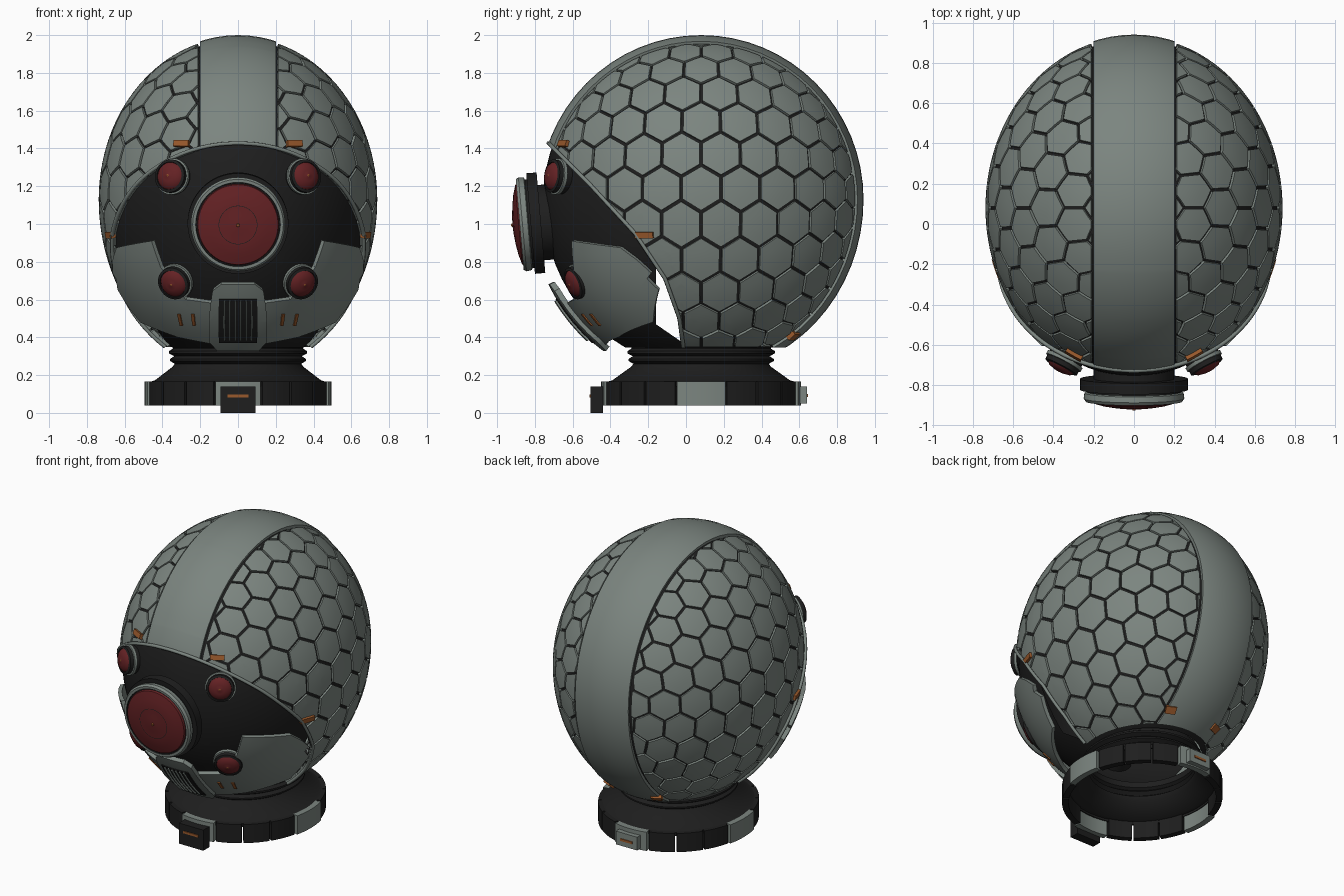
import bpy, bmesh, math
from mathutils import Vector, Matrix

if "Cube" in bpy.data.objects:
    bpy.data.objects.remove(bpy.data.objects["Cube"])

CENTER = Vector((0, 0.08, 1.13))
AX, AY, AZ_TOP, AZ_LOW = 0.745, 0.86, 0.87, 0.92
# face opening seen from the side, as (y, z)
OPENING = [(-0.735, 1.435), (-0.51, 1.21), (-0.27, 0.95), (-0.11, 0.71), (-0.035, 0.5), (-0.015, 0.35)]


def material(name, rgb):
    m = bpy.data.materials.new(name)
    m.diffuse_color = (*rgb, 1)
    m.use_nodes = True
    m.node_tree.nodes["Principled BSDF"].inputs["Base Color"].default_value = m.diffuse_color
    return m


GREY = material("grey_green", (0.20, 0.235, 0.215))
BLACK = material("charcoal", (0.013, 0.013, 0.013))
RED = material("dark_red", (0.13, 0.016, 0.018))
ORANGE = material("orange", (0.32, 0.10, 0.025))


def finish(name, bm, mats, mirror=False, thick=0, angle=35):
    me = bpy.data.meshes.new(name)
    bm.to_mesh(me)
    bm.free()
    ob = bpy.data.objects.new(name, me)
    bpy.context.collection.objects.link(ob)
    for m in mats:
        me.materials.append(m)
    if mirror:
        mod = ob.modifiers.new("mirror", 'MIRROR')
        mod.use_mirror_merge = False
    if thick:
        mod = ob.modifiers.new("thickness", 'SOLIDIFY')
        mod.thickness, mod.offset = thick, -1
    bpy.ops.object.select_all(action='DESELECT')
    ob.select_set(True)
    bpy.context.view_layer.objects.active = ob
    if mirror or thick:
        bpy.ops.object.convert(target='MESH')
    bpy.ops.object.shade_smooth_by_angle(angle=math.radians(angle))
    return ob


def egg(d, k=1.0):
    """Unit direction -> point on the egg-shaped head surface."""
    return CENTER + k * Vector((d[0] * AX, d[1] * AY, d[2] * (AZ_TOP if d[2] > 0 else AZ_LOW)))


def cut(bm, co, no, clear=False):
    bmesh.ops.bisect_plane(bm, geom=bm.verts[:] + bm.edges[:] + bm.faces[:], dist=1e-5,
                           plane_co=co, plane_no=no, clear_outer=clear)


def cut_opening(bm, also=()):
    planes = list(also)
    for (y0, z0), (y1, z1) in zip(OPENING, OPENING[1:]):
        planes.append((Vector((0, y0, z0)), Vector((0, z1 - z0, y0 - y1))))
    for co, no in planes:
        cut(bm, co, no)
    dead = [f for f in bm.faces if all((f.calc_center_median() - co).dot(no) > 0 for co, no in planes)]
    bmesh.ops.delete(bm, geom=dead, context='FACES')


def egg_mesh(k):
    bm = bmesh.new()
    bmesh.ops.create_uvsphere(bm, u_segments=64, v_segments=40, radius=1,
                              matrix=Matrix.Rotation(math.pi / 2, 4, 'Y'))
    for v in bm.verts:
        v.co = egg(v.co, k)
    return bm


# inner shell and black face, with the slit beside each cheek
bm = egg_mesh(0.972)
cut(bm, (0, 0, 0.345), (0, 0, -1), True)
cut_opening(bm, [(Vector((0, -0.16, 0)), Vector((0, 1, 0))),
                 (Vector((0, -0.16, 0.47)), Vector((0, 1, 1.45)))])
finish("inner_shell", bm, [BLACK])

# smooth crest band over the middle
bm = egg_mesh(1.0)
for s in (-1, 1):
    cut(bm, (0.2 * s, 0, 0), (s, 0, 0), True)
cut(bm, (0, 0, 0.345), (0, 0, -1), True)
cut_opening(bm)
finish("crest_band", bm, [GREY], thick=0.035)

# hexagonal shell tiles, laid out flat and wrapped around the side
bm = bmesh.new()
W = 0.25
R = W / math.sqrt(3)
for row in range(-9, 10):
    for col in range(-8, 9):
        cu, cv = (col + 0.5 * (row % 2)) * W, row * 1.5 * R + 0.07
        if math.hypot(cu, cv) > 1.6:
            continue
        mid = bm.verts.new((cu, cv, 0))
        rim = [bm.verts.new((cu + (R - 0.011) * math.sin(-i * math.pi / 3),
                             cv + (R - 0.011) * math.cos(i * math.pi / 3), 0)) for i in range(6)]
        for i in range(6):
            bm.faces.new((mid, rim[i], rim[(i + 1) % 6]))
bmesh.ops.subdivide_edges(bm, edges=bm.edges[:], cuts=1, use_grid_fill=True)
for v in bm.verts:
    t = math.hypot(v.co.x, v.co.y)
    f = math.sin(t) / t if t > 1e-6 else 1
    v.co = egg((math.cos(t), v.co.x * f, v.co.y * f), 0.99)
cut(bm, (0.213, 0, 0), (-1, 0, 0), True)
cut(bm, (0, 0, 0.35), (0, 0, -1), True)
cut_opening(bm)
finish("hex_tiles", bm, [GREY], mirror=True, thick=0.02)

# thin trim along the face opening
half = []
for i in range(241):
    z = 1.44 - 1.09 * (i / 240) ** 1.5
    y = None
    for (y0, z0), (y1, z1) in zip(OPENING, OPENING[1:]):
        if y is None and z >= z1 - 1e-6:
            y = y0 + (y1 - y0) * (z - z0) / (z1 - z0)
    if y is None:
        continue
    az = AZ_TOP if z > CENTER.z else AZ_LOW
    q = 1 - ((y - CENTER.y) / AY) ** 2 - ((z - CENTER.z) / az) ** 2
    if q > 0:
        half.append((AX * math.sqrt(q), y, z))
path = [(-x, y, z) for x, y, z in reversed(half[::3])] + half[::3]
cu = bpy.data.curves.new("opening_trim", 'CURVE')
cu.dimensions, cu.bevel_depth, cu.bevel_resolution = '3D', 0.011, 1
sp = cu.splines.new('POLY')
sp.points.add(len(path) - 1)
for p, co in zip(sp.points, path):
    p.co = (*co, 1)
cu.materials.append(GREY)
bpy.context.collection.objects.link(bpy.data.objects.new("opening_trim", cu))


def wrap(name, poly, k, thick, mat, mirror=True):
    """Curved plate on the head from (degrees around from the front, height) corners."""
    bm = bmesh.new()
    f = bm.faces.new([bm.verts.new((a, z * 100, 0)) for a, z in poly])
    f.normal_update()
    if f.normal.z < 0:
        f.normal_flip()
    for a in range(-180, 180, 5):
        cut(bm, (a + 0.01, 0, 0), (1, 0, 0))
    for z in range(30, 200, 6):
        cut(bm, (0, z + 0.01, 0), (0, 1, 0))
    for v in bm.verts:
        a, h = math.radians(v.co.x), v.co.y / 100 - CENTER.z
        h /= k * (AZ_TOP if h > 0 else AZ_LOW)
        s = math.sqrt(max(0, 1 - h * h))
        v.co = egg((math.sin(a) * s, -math.cos(a) * s, h), k)
    return finish(name, bm, [mat], mirror, thick)


def around(x, z, k):
    """Angle from the front for a point at sideways distance x."""
    h = (z - CENTER.z) / (k * AZ_LOW)
    return math.degrees(math.asin(x / (k * AX * math.sqrt(1 - h * h)))), z


# cheek guards
wrap("cheek_guard", [(12, 0.58), (25.6, 0.6), (35, 0.77), (37.6, 0.91), (60, 0.875), (66, 0.81), (71, 0.74),
                     (69, 0.71), (73, 0.65), (67, 0.48), (40, 0.4), (12, 0.355)], 1.035, 0.025, GREY)

# mouth guard with grille
side = [around(x, z, 1.06) for x, z in ((0.09, 0.68), (0.135, 0.645), (0.15, 0.37), (0.11, 0.328))]
wrap("mouth_guard", side + [(-a, z) for a, z in reversed(side)], 1.06, 0.03, GREY, False)
side = [around(x, z, 1.066) for x, z in ((0.1, 0.6), (0.1, 0.37))]
wrap("mouth_grille", side + [(-a, z) for a, z in reversed(side)], 1.066, 0.008, BLACK, False)
for x in (0.014, 0.043, 0.072):
    wrap("grille_slat", [around(x - 0.004, 0.59, 1.078), around(x + 0.004, 0.59, 1.078),
                         around(x + 0.004, 0.38, 1.078), around(x - 0.004, 0.38, 1.078)], 1.078, 0.02, GREY)

# orange marker tags
for a, z, da, dz, k in ((25.4, 1.43, 3.5, 0.016, 1.012), (69, 0.94, 3.5, 0.016, 1.012), (157, 0.4, 4, 0.016, 1.012)):
    wrap("marker_tag", [(a - da, z - dz), (a + da, z - dz), (a + da, z + dz), (a - da, z + dz)], k, 0.025, ORANGE)
for a in (24, 32):
    wrap("cheek_mark", [(a, 0.46), (a + 1.7, 0.46), (a + 0.6, 0.52), (a - 1.1, 0.52)], 1.042, 0.012, ORANGE)


def lathe(name, rings, mats, matrix, seg=48, thick=0):
    """Rings are (radius, height, material index of the band that follows)."""
    bm = bmesh.new()
    loops = [[bm.verts.new((max(r, 1e-4) * math.cos(i * math.tau / seg), max(r, 1e-4) * math.sin(i * math.tau / seg), h))
              for i in range(seg)] for r, h, _ in rings]
    for (_, _, m), lo, hi in zip(rings, loops, loops[1:]):
        for i in range(seg):
            j = (i + 1) % seg
            bm.faces.new((lo[i], lo[j], hi[j], hi[i])).material_index = m
    bmesh.ops.transform(bm, matrix=matrix, verts=bm.verts[:])
    return finish(name, bm, mats, thick=thick)


def aim(pos, direction):
    return Matrix.Translation(pos) @ Vector(direction).to_track_quat('Z', 'Y').to_matrix().to_4x4()


# large central eye
EYE = [BLACK, GREY, RED, ORANGE]
lathe("main_eye", [(0.2, -0.06, 0), (0.2, 0, 0), (0.267, 0, 0), (0.267, 0.055, 0), (0.235, 0.055, 0), (0.235, 0.065, 1),
                   (0.246, 0.07, 1), (0.25, 0.098, 1), (0.24, 0.113, 1), (0.224, 0.113, 0), (0.222, 0.105, 0),
                   (0.216, 0.105, 2), (0.212, 0.118, 2), (0.16, 0.133, 2), (0.103, 0.143, 0), (0.1, 0.143, 2),
                   (0.05, 0.149, 2), (0.009, 0.151, 3), (0.007, 0.158, 3), (0, 0.158, 3)],
      EYE, aim((0, -0.768, 1.007), (0, -1, -0.087)), 64)

# four small eyes
for s in (-1, 1):
    for nm, pos, d in (("upper_eye", (0.325, -0.64, 1.245), (0.46, -0.87, 0.12)),
                       ("lower_eye", (0.31, -0.53, 0.71), (0.42, -0.84, -0.32))):
        lathe(nm, [(0.088, -0.05, 0), (0.088, 0.035, 0), (0.097, 0.037, 1), (0.097, 0.055, 1), (0.088, 0.057, 0),
                   (0.088, 0.08, 0), (0.074, 0.085, 0), (0.072, 0.08, 2), (0.06, 0.094, 2), (0.03, 0.102, 2),
                   (0.006, 0.104, 3), (0, 0.107, 3)], EYE, aim((s * pos[0], *pos[1:]), (s * d[0], *d[1:])), 32)

# ribbed neck and flared collar
BASE = Matrix.Translation((0, 0.08, 0)) @ Matrix.Diagonal((1, 1.07, 1, 1))
neck = [(0.465, 0.14), (0.465, 0.165), (0.44, 0.172), (0.345, 0.245), (0.335, 0.26), (0.36, 0.275), (0.36, 0.285),
        (0.338, 0.3), (0.365, 0.315), (0.365, 0.327), (0.345, 0.34), (0.345, 0.37)]
lathe("neck_collar", [(r, h, 0) for r, h in neck], [BLACK], BASE, 64, 0.015)


def arc_block(name, mid, span, r, mat):
    """Curved block of the base ring."""
    bm = bmesh.new()
    cols = []
    for i in range(7):
        a = math.radians(mid - span / 2 + span * i / 6)
        cols.append([bm.verts.new(BASE @ Vector((r * math.cos(a), r * math.sin(a), z))) for z in (0.04, 0.167)])
    for p, q in zip(cols, cols[1:]):
        bm.faces.new((p[0], q[0], q[1], p[1]))
    finish(name, bm, [mat], thick=0.04)


# segmented base ring
for quarter in range(0, 360, 90):
    arc_block("ring_plate", quarter, 28, 0.495, GREY)
    for off in (24.8, 45, 65.2):
        arc_block("ring_block", quarter + off, 18.8, 0.485, BLACK)


def box(name, lo, hi, mat):
    bm = bmesh.new()
    lo, hi = Vector(lo), Vector(hi)
    bmesh.ops.create_cube(bm, size=1, matrix=Matrix.Translation((lo + hi) / 2) @ Matrix.Diagonal((*(hi - lo), 1)))
    finish(name, bm, [mat])


# front and rear latches
box("front_latch", (-0.092, -0.505, 0), (0.092, -0.44, 0.14), BLACK)
box("front_latch_mark", (-0.055, -0.511, 0.082), (0.055, -0.503, 0.097), ORANGE)
box("rear_latch", (-0.08, 0.59, 0.05), (0.08, 0.64, 0.14), GREY)
box("rear_latch_mark", (-0.045, 0.638, 0.085), (0.045, 0.646, 0.1), ORANGE)
